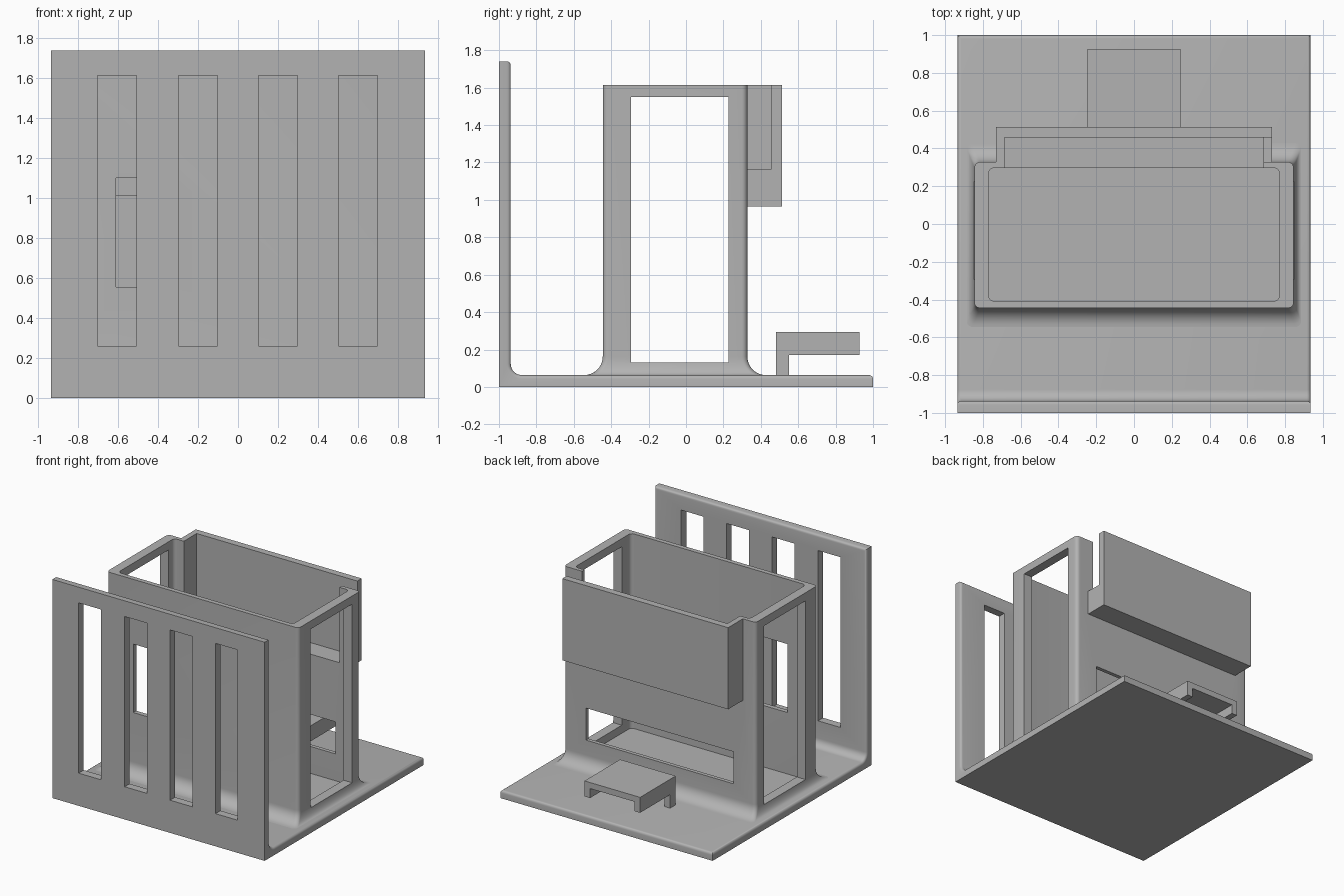
import bpy, bmesh, math

if "Cube" in bpy.data.objects:
    bpy.data.objects.remove(bpy.data.objects["Cube"], do_unlink=True)

grey = bpy.data.materials.new("plain grey")
grey.use_nodes = True
grey.diffuse_color = (0.45, 0.45, 0.45, 1)
grey.node_tree.nodes["Principled BSDF"].inputs["Base Color"].default_value = grey.diffuse_color


def finish(name, bm):
    bmesh.ops.recalc_face_normals(bm, faces=bm.faces)
    mesh = bpy.data.meshes.new(name)
    bm.to_mesh(mesh)
    bm.free()
    mesh.materials.append(grey)
    obj = bpy.data.objects.new(name, mesh)
    bpy.context.collection.objects.link(obj)
    return obj


def box(name, x, y, z):
    bm = bmesh.new()
    bmesh.ops.create_cube(bm, size=1)
    for v in bm.verts:
        v.co = [(a + b) / 2 + c * (b - a) for (a, b), c in zip((x, y, z), v.co)]
    return finish(name, bm)


def prism(name, points, x0, x1):
    """Extrude a (y, z) outline along x."""
    bm = bmesh.new()
    face = bm.faces.new([bm.verts.new((x0, y, z)) for y, z in points])
    new = bmesh.ops.extrude_face_region(bm, geom=[face])["geom"]
    for v in new:
        if isinstance(v, bmesh.types.BMVert):
            v.co.x = x1
    return finish(name, bm)


def rounded_ring(bm, hx, y0, y1, z, r, steps=6):
    verts = []
    corners = [(hx - r, y1 - r), (r - hx, y1 - r), (r - hx, y0 + r), (hx - r, y0 + r)]
    for i, (cx, cy) in enumerate(corners):
        for s in range(steps + 1):
            a = math.pi / 2 * (i + s / steps)
            verts.append(bm.verts.new((cx + r * math.cos(a), cy + r * math.sin(a), z)))
    return verts


def loft(name, rings):
    """Skin a stack of rounded rectangles (hx, y0, y1, z, r)."""
    bm = bmesh.new()
    loops = [rounded_ring(bm, *r) for r in rings]
    bm.faces.new(loops[0])
    bm.faces.new(loops[-1])
    for a, b in zip(loops, loops[1:]):
        for i in range(len(a)):
            j = (i + 1) % len(a)
            bm.faces.new((a[i], a[j], b[j], b[i]))
    return finish(name, bm)


def combine(target, other, operation):
    bpy.ops.object.select_all(action="DESELECT")
    bpy.context.view_layer.objects.active = target
    target.select_set(True)
    mod = target.modifiers.new("cut", "BOOLEAN")
    mod.operation = operation
    mod.solver = "EXACT"
    mod.object = other
    bpy.ops.object.modifier_apply(modifier=mod.name)
    bpy.data.objects.remove(other, do_unlink=True)


W, T, H = 0.935, 0.063, 1.74          # half width, thickness, front height
TOP = 1.615
FRONT, BACK = -0.445, 0.328

# Base and upright front plate, one L-shaped piece
frame = prism("base_and_front_plate",
              [(-1, 0), (1, 0), (1, T), (T - 1, T), (T - 1, H), (-1, H)], -W, W)
bm = bmesh.new()
bm.from_mesh(frame.data)


def bevel(edges, size, segments):
    bmesh.ops.bevel(bm, geom=edges, offset=size, segments=segments, profile=0.5,
                    affect="EDGES", clamp_overlap=True)


bevel([e for e in bm.edges if all(abs(v.co.y - T + 1) < 1e-4 and abs(v.co.z - T) < 1e-4
                                  for v in e.verts)], 0.06, 8)


def is_inner(f):
    c = f.calc_center_median()
    return (abs(f.normal.x) < 0.5 and f.normal.y + f.normal.z > 0.5
            and c.y < 0.99 and c.z < H - 0.01)


bm.normal_update()
bevel([e for e in bm.edges if sum(is_inner(f) for f in e.link_faces) == 1], 0.02, 4)
bm.to_mesh(frame.data)
bm.free()

# Four tall slots in the front plate
for x in (-0.605, -0.2, 0.2, 0.6):
    combine(frame, box("slot", (x - 0.098, x + 0.098), (-1.2, -0.8), (0.26, TOP)), "DIFFERENCE")

# Holder box with a flared foot
rings = [(0.885, FRONT - 0.1, BACK + 0.1, 0.03, 0.03)]
for i in range(11):
    a = math.pi / 2 * i / 10
    d = 1 - math.sin(a)
    rings.append((0.845 + 0.04 * d, FRONT - 0.1 * d, BACK + 0.1 * d,
                  T + 0.1 * (1 - math.cos(a)), 0.03))
rings.append((0.845, FRONT, BACK, TOP, 0.03))
holder = loft("holder_box", rings)

# Rear pocket, then the hollow, pocket space and windows
combine(holder, box("pocket", (-0.73, 0.73), (0.31, 0.513), (0.965, TOP)), "UNION")
combine(holder, loft("hollow", [(0.77, -0.408, 0.297, z, 0.03) for z in (0.066, 2)]), "DIFFERENCE")
cuts = {
    "pocket_space": ((-0.685, 0.685), (0.2, 0.458), (1.015, 2)),
    "pocket_side_notch": ((0.6, 0.8), (BACK, 0.458), (1.165, 2)),
    "side_windows": ((-1.2, 1.2), (-0.293, 0.226), (0.13, 1.55)),
    "front_window": ((-0.61, -0.31), (-0.6, -0.3), (0.555, 1.1)),
    "rear_window": ((-0.65, 0.65), (0.2, 0.6), (0.28, 0.535)),
}
for name, size in cuts.items():
    combine(holder, box(name, *size), "DIFFERENCE")

# Small bench on the base: top plate and two L-shaped sides
bench = box("rear_bench", (-0.245, 0.245), (0.48, 0.927), (0.245, 0.293))
side = [(0.48, 0.04), (0.55, 0.04), (0.55, 0.17), (0.927, 0.17), (0.927, 0.293), (0.48, 0.293)]
for x0, x1 in ((-0.245, -0.195), (0.195, 0.245)):
    combine(bench, prism("bench_side", side, x0, x1), "UNION")

# Smooth the rounded parts, keep the edges sharp
bpy.ops.object.select_all(action="DESELECT")
for obj in (frame, holder, bench):
    obj.select_set(True)
bpy.context.view_layer.objects.active = holder
bpy.ops.object.shade_smooth_by_angle(angle=math.radians(30))
